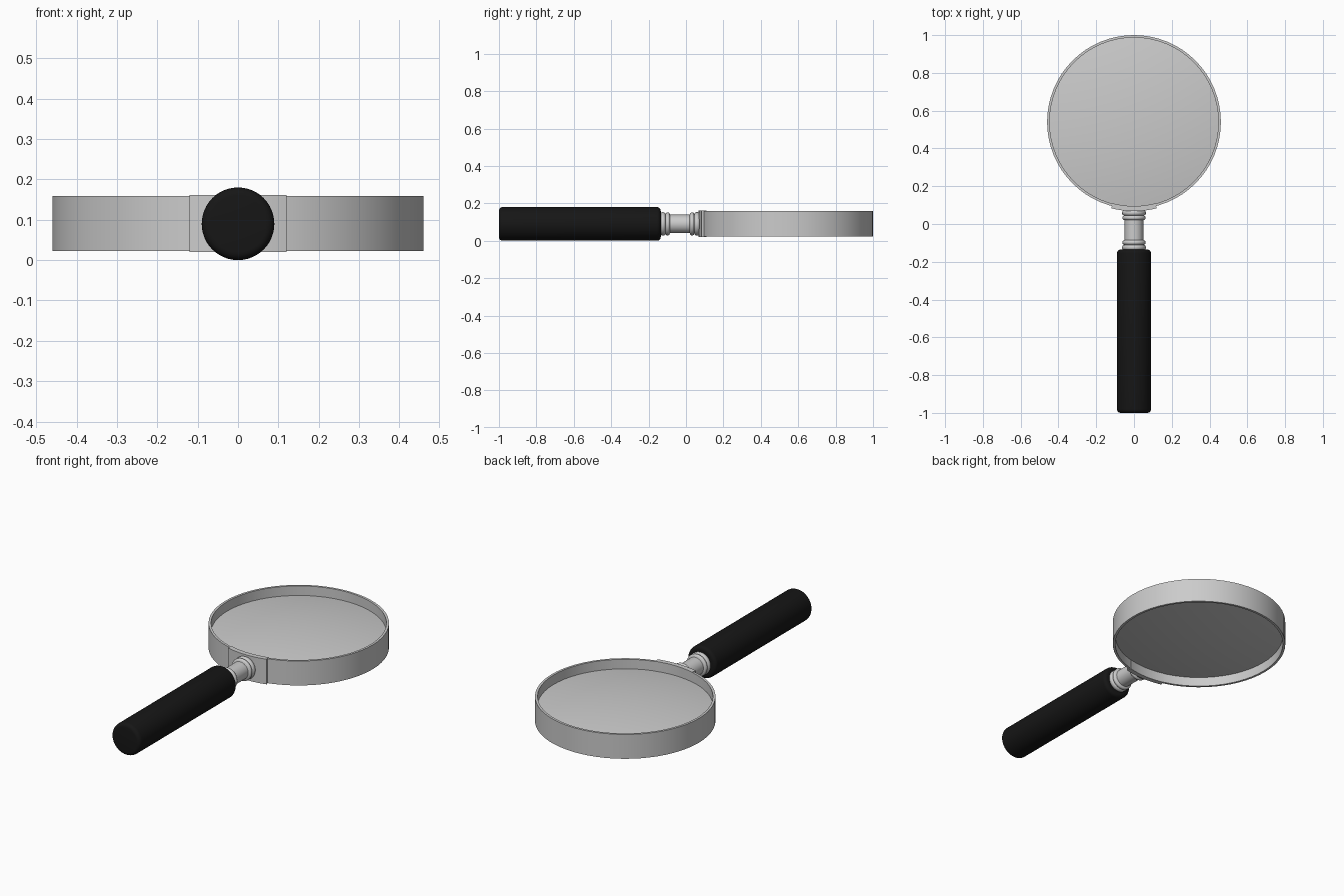
import bpy, bmesh, math
from mathutils import Matrix

if "Cube" in bpy.data.objects:
    bpy.data.objects.remove(bpy.data.objects["Cube"])

AXIS_Z = 0.09              # height of the handle axis and lens plane
LENS_C = (0, 0.54, AXIS_Z)  # centre of the lens


def finish(bm, name, angle=35):
    bmesh.ops.recalc_face_normals(bm, faces=bm.faces)
    mesh = bpy.data.meshes.new(name)
    bm.to_mesh(mesh)
    bm.free()
    ob = bpy.data.objects.new(name, mesh)
    bpy.context.collection.objects.link(ob)
    bpy.ops.object.select_all(action='DESELECT')
    ob.select_set(True)
    bpy.context.view_layer.objects.active = ob
    bpy.ops.object.shade_smooth_by_angle(angle=math.radians(angle))
    return ob


def lathe(name, profile, matrix, steps=64, closed=False, start=0.0, sweep=2 * math.pi):
    """Turn (radius, height) points around local z; a partial sweep gets end caps."""
    bm = bmesh.new()
    verts = [bm.verts.new((r * math.cos(start), r * math.sin(start), h)) for r, h in profile]
    pairs = list(zip(verts, verts[1:])) + ([(verts[-1], verts[0])] if closed else [])
    edges = [bm.edges.new(p) for p in pairs]
    full = sweep > 6.28
    out = bmesh.ops.spin(bm, geom=verts + edges, cent=(0, 0, 0), axis=(0, 0, 1),
                         angle=sweep, steps=steps)
    if not full:
        bm.faces.new(verts)
        bm.faces.new([g for g in out['geom_last'] if isinstance(g, bmesh.types.BMVert)])
    bmesh.ops.remove_doubles(bm, verts=bm.verts, dist=1e-5)
    bmesh.ops.transform(bm, matrix=matrix, verts=bm.verts)
    return finish(bm, name)


def bead(y, half, r0, r1, n=8):
    """Half-round bead profile around y."""
    return [(r0 + (r1 - r0) * math.sin(math.pi * i / n),
             y - half * math.cos(math.pi * i / n)) for i in range(n + 1)]


upright = Matrix.Translation(LENS_C)
along_y = Matrix.Translation((0, 0, AXIS_Z)) @ Matrix.Rotation(-math.pi / 2, 4, 'X')

# Metal rim around the lens
lathe("lens_rim", [(0.447, -0.068), (0.460, -0.068), (0.460, 0.069), (0.447, 0.069)],
      upright, closed=True)

# Biconvex lens
dome = [(0.449 * i / 12, 0.015 + 0.035 * (1 - (i / 12) ** 2)) for i in range(13)]
lathe("lens", dome + [(r, -h) for r, h in reversed(dome)], upright)

# Curved mounting plate joining rim and neck
half = math.asin(0.12 / 0.472)
lathe("mounting_plate", [(0.445, -0.07), (0.472, -0.07), (0.472, 0.071), (0.445, 0.071)],
      upright, steps=12, closed=True, start=-math.pi / 2 - half, sweep=2 * half)

# Turned neck with beads at both ends
neck = [(0, -0.15), (0.05, -0.15)]
neck += bead(-0.124, 0.014, 0.052, 0.063) + bead(-0.098, 0.011, 0.052, 0.062)
neck += [(0.049, -0.085), (0.049, 0.02)]
neck += bead(0.033, 0.011, 0.052, 0.062) + bead(0.059, 0.014, 0.052, 0.063)
neck += [(0.052, 0.085), (0, 0.085)]
lathe("neck", neck, along_y, steps=48)

# Black grip with rounded ends
R, B = 0.09, 0.02
arc = [(R - B + B * math.sin(a), B * math.cos(a))
       for a in [math.pi / 2 * i / 5 for i in range(6)]]
grip = [(0, -1.0)] + [(r, -1.0 + B - d) for r, d in arc]
grip += [(r, -0.135 - B + d) for r, d in reversed(arc)] + [(0, -0.135)]
handle = lathe("handle_grip", grip, along_y, steps=48)
black = bpy.data.materials.new("black_grip")
black.diffuse_color = (0.008, 0.008, 0.008, 1)
black.use_nodes = True
black.node_tree.nodes["Principled BSDF"].inputs["Base Color"].default_value = black.diffuse_color
handle.data.materials.append(black)
